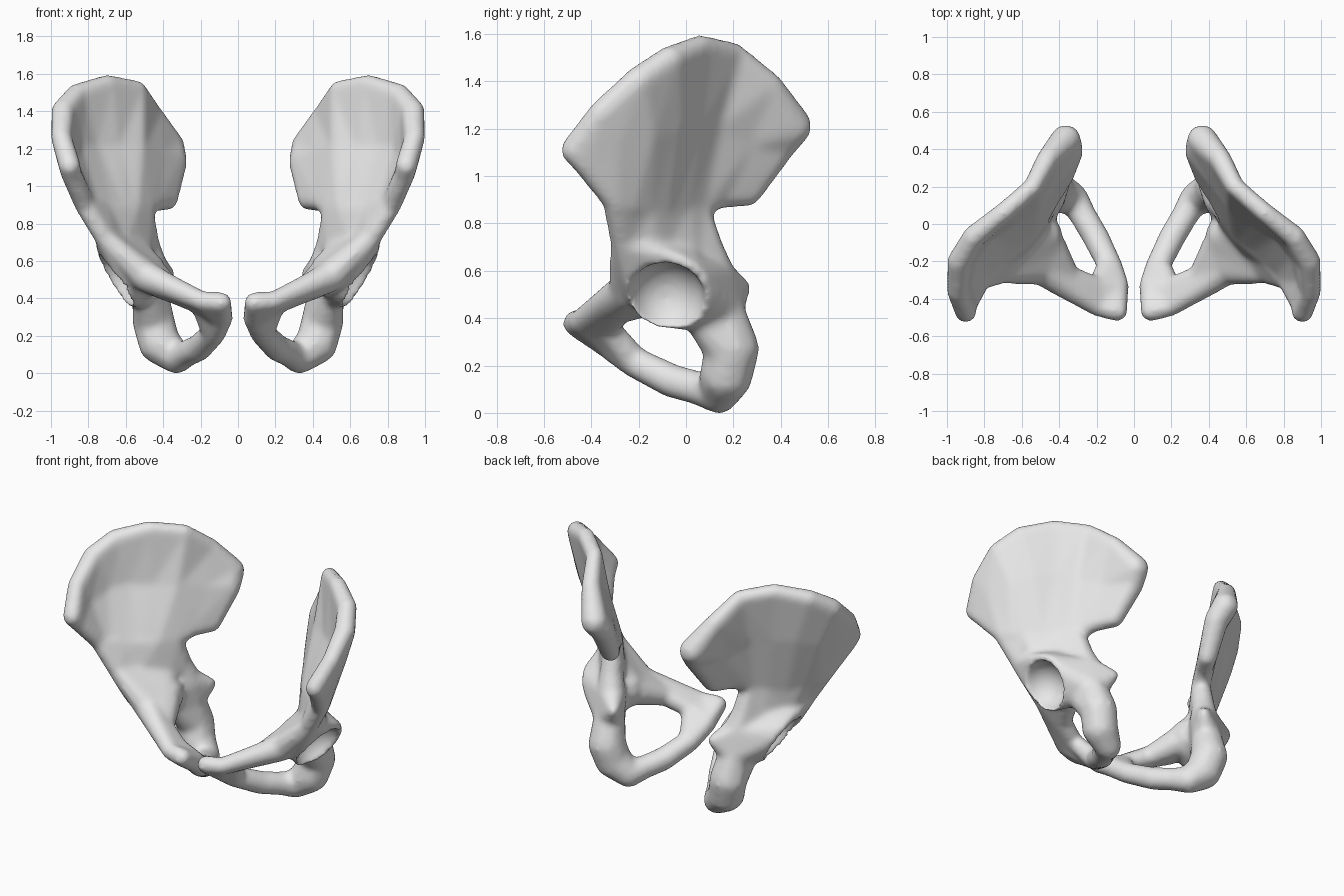
import bpy
import bmesh
import math
from mathutils import Matrix, Vector

cube = bpy.data.objects.get("Cube")
if cube:
    bpy.data.objects.remove(cube)

bone = bpy.data.materials.new("pale_bone")
bone.use_nodes = True
bone.diffuse_color = (0.8, 0.8, 0.8, 1)
bone.node_tree.nodes["Principled BSDF"].inputs["Base Color"].default_value = bone.diffuse_color

SOFTENING = .006  # extra radius that the final smoothing takes away


def add_hull(mesh, balls):
    """Add the convex skin around a few balls (x, y, z, radius)."""
    bm = bmesh.new()
    for x, y, z, r in balls:
        bmesh.ops.create_icosphere(bm, subdivisions=2, radius=r + SOFTENING,
                                   matrix=Matrix.Translation((x, y, z)))
    # keep only the points, then wrap them
    bmesh.ops.delete(bm, geom=bm.edges[:], context='EDGES_FACES')
    result = bmesh.ops.convex_hull(bm, input=bm.verts[:])
    inside = {g for g in result["geom_interior"] + result["geom_unused"]
              if isinstance(g, bmesh.types.BMVert)}
    bmesh.ops.delete(bm, geom=list(inside), context='VERTS')
    bmesh.ops.recalc_face_normals(bm, faces=bm.faces[:])
    bm.from_mesh(mesh)
    bm.to_mesh(mesh)
    bm.free()


def add_limb(mesh, balls):
    for pair in zip(balls, balls[1:]):
        add_hull(mesh, pair)


def add_web(mesh, rows):
    """Stretch a sheet of varying thickness over rows of balls."""
    for low, high in zip(rows, rows[1:]):
        for a, b, c, d in zip(low, low[1:], high, high[1:]):
            add_hull(mesh, (a, b, c))
            add_hull(mesh, (b, c, d))


def apply(obj, kind, **settings):
    mod = obj.modifiers.new(kind.title(), kind)
    for key, value in settings.items():
        setattr(mod, key, value)
    bpy.context.view_layer.objects.active = obj
    bpy.ops.object.modifier_apply(modifier=mod.name)


mesh = bpy.data.meshes.new("left_hip_bone")

# Iliac blade: crest, thin middle and neck, each from front to back
crest = [(.9, -.47, 1.11, .055), (.945, -.36, 1.26, .052), (.935, -.2, 1.4, .06),
         (.86, -.07, 1.49, .055), (.7, .06, 1.545, .047), (.54, .2, 1.515, .045),
         (.46, .35, 1.38, .055), (.365, .45, 1.21, .078)]
middle = [(.89, -.43, 1.06, .05), (.91, -.3, 1.14, .038), (.87, -.16, 1.19, .04),
          (.78, -.05, 1.21, .035), (.66, .03, 1.21, .035), (.54, .11, 1.2, .045),
          (.44, .25, 1.15, .055), (.345, .39, 1.13, .07)]
neck = [(.82, -.3, .9, .05), (.79, -.25, .88, .05), (.73, -.18, .87, .055),
        (.66, -.11, .86, .06), (.58, -.04, .86, .065), (.51, .04, .87, .055),
        (.45, .14, .92, .05), (.38, .26, .93, .055)]
add_web(mesh, [crest, middle, neck])

# Thick bone between the neck and the socket
root = [(.71, -.265, .72, .05), (.65, -.14, .68, .07), (.56, -.02, .66, .08),
        (.49, .09, .68, .07)]
add_web(mesh, [[neck[0], neck[2], neck[4], neck[5]], root])

# Ischium, sitting knob and lower branch forward to the pubis
column = [root[3], (.465, .125, .57, .085), (.465, .15, .44, .09), (.45, .195, .27, .112),
          (.42, .17, .16, .11), (.33, .14, .08, .08), (.275, .05, .105, .068),
          (.21, -.06, .135, .068), (.13, -.22, .215, .062), (.09, -.335, .3, .06),
          (.09, -.465, .378, .052)]
add_limb(mesh, column)
add_hull(mesh, [column[1], column[2], (.37, .24, .53, .03)])
add_hull(mesh, [column[2], column[3], (.5, .04, .42, .06)])

# Socket: a cup wall from the inner bone out to a tilted rim, blended to its neighbours
facing = Vector((.85, -.1, -.5)).normalized()
centre = Vector((.645, -.07, .515))
turn = facing.to_track_quat('Z', 'Y')
rim = []
for i in range(16):
    a = math.tau * i / 16
    rim.append((*(centre + turn @ Vector((math.cos(a), math.sin(a), 0)) * .157), .024))
add_hull(mesh, rim + [(.515, -.065, .535, .13)])
add_hull(mesh, rim + root[:3])
add_hull(mesh, rim + column[1:3])

# Upper pubic branch and the plate beside the midline
front = [column[-1], (.19, -.445, .385, .047), (.36, -.34, .46, .06),
         (.5, -.24, .52, .08), root[0]]
back = [column[-2], (.2, -.335, .365, .048), (.355, -.28, .44, .06),
        (.455, -.12, .51, .09), root[2]]
add_web(mesh, [front, back])
add_hull(mesh, [back[0], back[1], column[-3]])

# Fuse the parts, hollow the socket, and soften
left = bpy.data.objects.new("left_hip_bone", mesh)
bpy.context.collection.objects.link(left)
apply(left, 'REMESH', mode='VOXEL', voxel_size=.014)
bpy.ops.mesh.primitive_uv_sphere_add(segments=32, ring_count=16, radius=.163,
                                     location=centre + facing * .04 + Vector((0, -.01, -.015)))
cutter = bpy.context.object
cutter.name = "socket_cutter"
cutter.hide_render = True
apply(left, 'BOOLEAN', operation='DIFFERENCE', object=cutter)
bpy.data.objects.remove(cutter)
apply(left, 'REMESH', mode='VOXEL', voxel_size=.014)
apply(left, 'SMOOTH', factor=.5, iterations=12)
left.data.materials.clear()
left.data.materials.append(bone)
left.data.shade_smooth()

# Mirrored right side
right = bpy.data.objects.new("right_hip_bone", left.data.copy())
right.data.transform(Matrix.Diagonal((-1, 1, 1, 1)))
right.data.flip_normals()
bpy.context.collection.objects.link(right)
